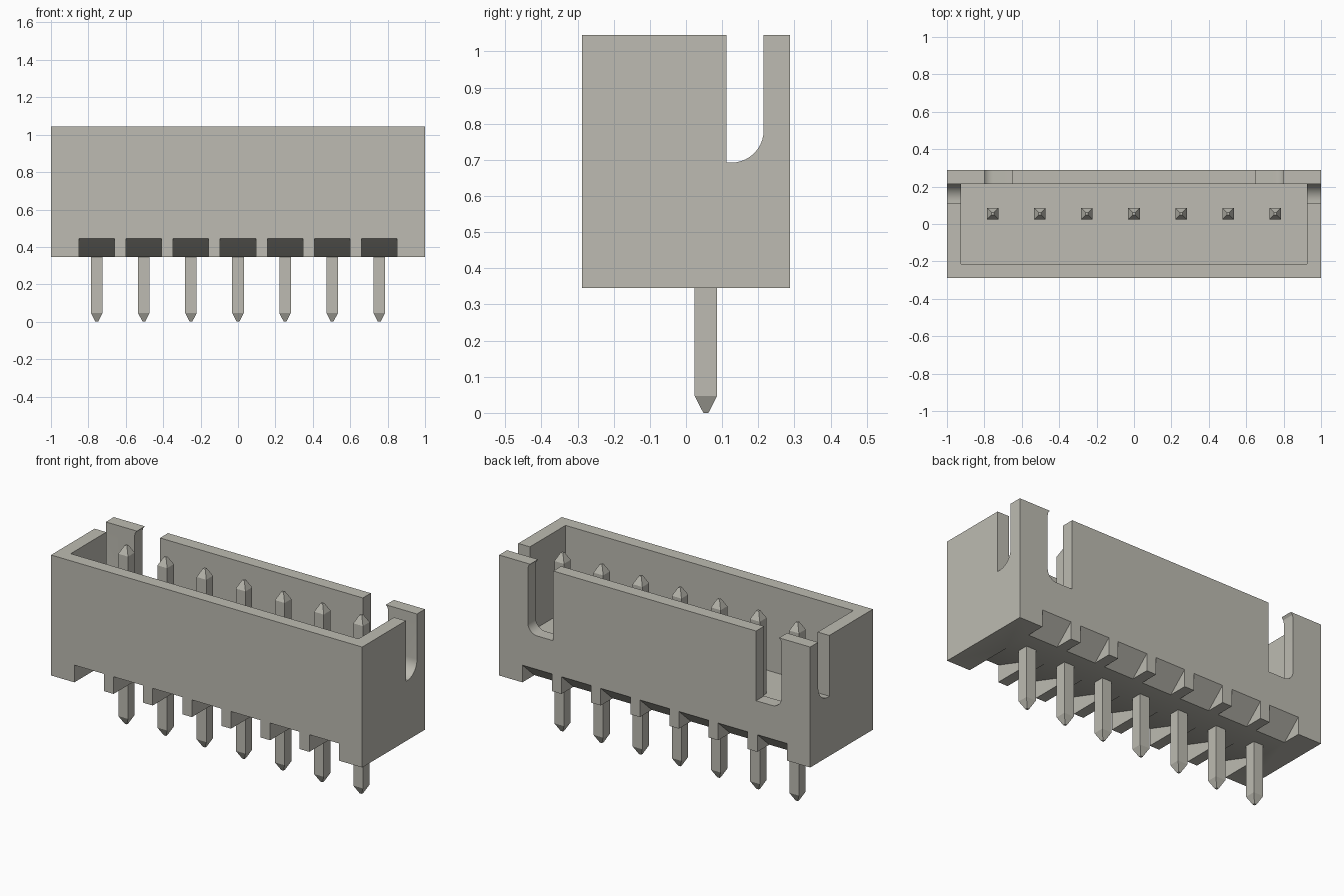
import bpy, bmesh, math
from mathutils import Vector

cube = bpy.data.objects.get("Cube")
if cube:
    bpy.data.objects.remove(cube, do_unlink=True)

# One warm grey for the whole connector
grey = bpy.data.materials.new("warm_grey")
grey.use_nodes = True
COLOUR = (0.51, 0.50, 0.445, 1.0)
grey.diffuse_color = COLOUR
grey.node_tree.nodes["Principled BSDF"].inputs["Base Color"].default_value = COLOUR

# Main dimensions
X, Y0, Y1 = 1.0, -0.288, 0.288
Z0, Z1, FLOOR = 0.345, 1.045, 0.55
IX, IY0, IY1 = 0.925, -0.215, 0.215
PITCH, PIN_Y, PIN_R = 0.2517, 0.055, 0.031
PINS = [(i - 3) * PITCH for i in range(7)]


def make_object(name, bm):
    bmesh.ops.recalc_face_normals(bm, faces=bm.faces)
    mesh = bpy.data.meshes.new(name)
    bm.to_mesh(mesh)
    bm.free()
    mesh.materials.append(grey)
    obj = bpy.data.objects.new(name, mesh)
    bpy.context.collection.objects.link(obj)
    return obj


def prism(name, profile, axis, a, b):
    """Extrude a 2D profile along x, (y, z) points, or along y, (x, z) points."""
    bm = bmesh.new()
    place = (lambda p, t: (t, p[0], p[1])) if axis == "x" else (lambda p, t: (p[0], t, p[1]))
    face = bm.faces.new([bm.verts.new(place(p, a)) for p in profile])
    ext = bmesh.ops.extrude_face_region(bm, geom=[face])
    move = Vector((b - a, 0, 0)) if axis == "x" else Vector((0, b - a, 0))
    bmesh.ops.translate(bm, vec=move, verts=[v for v in ext["geom"] if isinstance(v, bmesh.types.BMVert)])
    return make_object(name, bm)


def box(name, x0, x1, y0, y1, z0, z1):
    return prism(name, [(x0, z0), (x1, z0), (x1, z1), (x0, z1)], "y", y0, y1)


def arc(cx, cz, r, start, end, n=10):
    angles = [math.radians(start + (end - start) * i / n) for i in range(n + 1)]
    return [(cx + r * math.cos(t), cz + r * math.sin(t)) for t in angles]


def cut(target, cutter):
    cutter.hide_render = True
    mod = target.modifiers.new("cut", "BOOLEAN")
    mod.operation, mod.solver, mod.object = "DIFFERENCE", "EXACT", cutter
    bpy.context.view_layer.objects.active = target
    bpy.ops.object.modifier_apply(modifier=mod.name)
    bpy.data.objects.remove(cutter, do_unlink=True)


# Open-topped housing
housing = box("housing", -X, X, Y0, Y1, Z0, Z1)
cut(housing, box("cavity_cutter", -IX, IX, IY0, IY1, FLOOR, 1.3))

# Side slots, rounded at the rear of the bottom
side_slot = [(0.112, 1.3), (0.112, 0.692), (0.125, 0.692)] + arc(0.125, 0.782, 0.09, -90, 0)[1:] + [(IY1, 1.3)]
# Rear slots, rounded at the outer bottom corner, with a small lip at the top of the corner tab
rear_slot = ([(0.652, 1.3), (0.652, 0.64)] + arc(0.755, 0.70, 0.06, -90, 0)
             + [(0.815, 1.015), (0.811, 1.032), (0.80, Z1), (0.80, 1.3)])
for s in (-1, 1):
    cut(housing, prism("side_slot_cutter", side_slot, "x", s * 0.9, s * 1.1))
    cut(housing, prism("rear_slot_cutter", [(s * x, z) for x, z in rear_slot], "y", 0.18, 0.4))

# Sloped notches under the front and rear edges, one pair per pin
for x in PINS:
    for edge, out, inner in ((Y0, -0.1, 0.005), (Y1, 0.1, 0.178)):
        slope = 0.1 / (edge - inner)
        far = edge + out
        wedge = [(inner - out, Z0 - slope * out), (far, Z0 - slope * out), (far, Z0 + slope * (far - inner))]
        cut(housing, prism("notch_cutter", wedge, "x", x - 0.095, x + 0.095))


# Square pins with tapered ends
def pin(name, x):
    bm = bmesh.new()
    rings = []
    for z, r in ((0, 0.007), (0.047, PIN_R), (0.99, PIN_R), (1.037, 0.007)):
        rings.append([bm.verts.new((x + sx * r, PIN_Y + sy * r, z))
                      for sx, sy in ((-1, -1), (1, -1), (1, 1), (-1, 1))])
    for lo, hi in zip(rings, rings[1:]):
        for i in range(4):
            j = (i + 1) % 4
            bm.faces.new((lo[i], lo[j], hi[j], hi[i]))
    bm.faces.new(rings[0])
    bm.faces.new(rings[-1])
    return make_object(name, bm)


for i, x in enumerate(PINS):
    pin(f"pin_{i + 1}", x)

# Smooth the slot fillets, keep every edge crisp
bpy.ops.object.select_all(action="DESELECT")
housing.select_set(True)
bpy.context.view_layer.objects.active = housing
bpy.ops.object.shade_smooth_by_angle(angle=math.radians(20))
